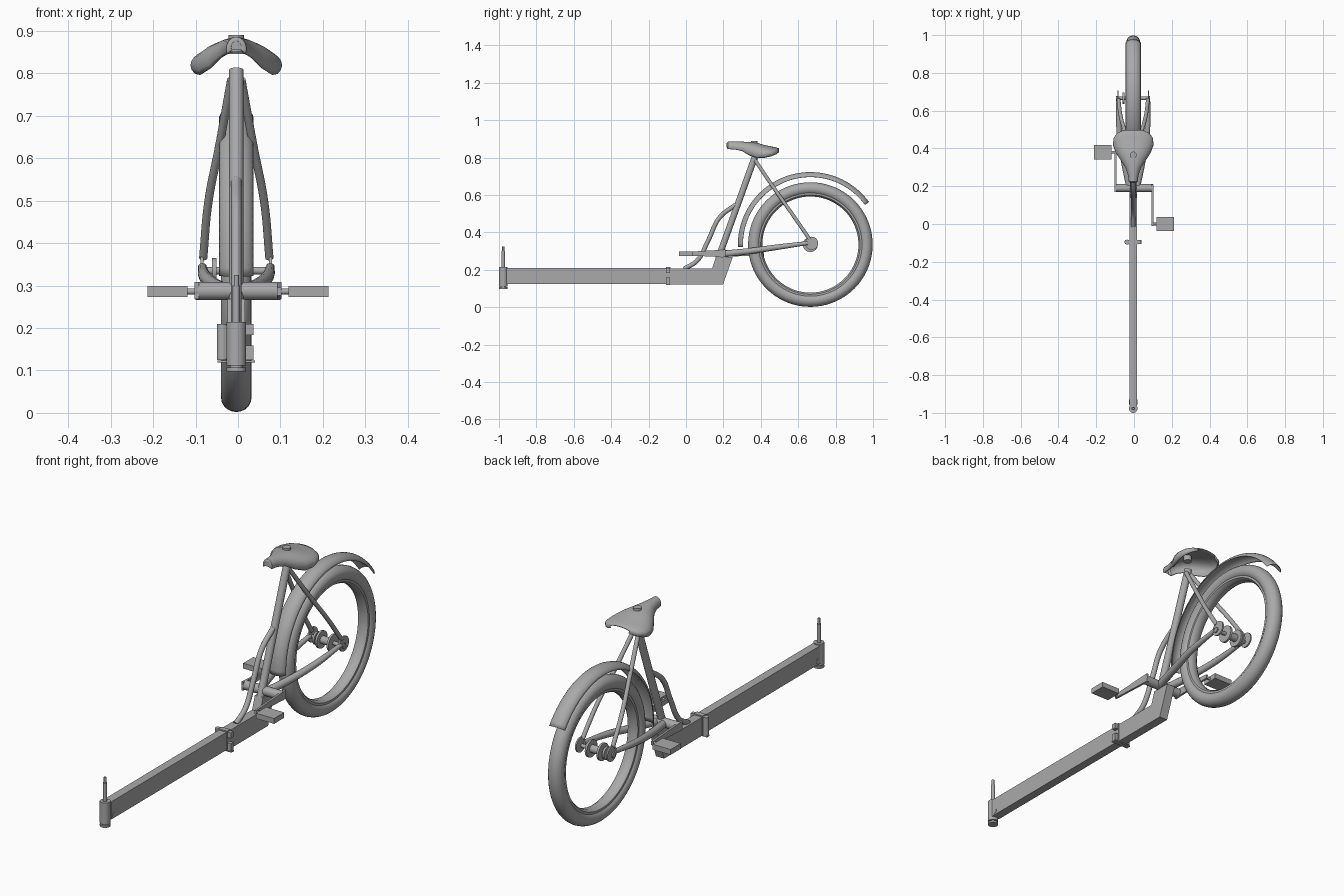
import bpy, bmesh, math
from mathutils import Vector

if "Cube" in bpy.data.objects:
    bpy.data.objects.remove(bpy.data.objects["Cube"])

CX = -0.004                      # frame centre line
AXLE = Vector((CX, 0.665, 0.335))
X, Z = Vector((1, 0, 0)), Vector((0, 0, 1))

grey = bpy.data.materials.new("plain grey")
grey.use_nodes = True
grey.diffuse_color = (0.4, 0.4, 0.4, 1)
grey.node_tree.nodes["Principled BSDF"].inputs["Base Color"].default_value = (0.4, 0.4, 0.4, 1)


def make(name, bm, smooth=True):
    bmesh.ops.recalc_face_normals(bm, faces=bm.faces)
    mesh = bpy.data.meshes.new(name)
    bm.to_mesh(mesh)
    bm.free()
    obj = bpy.data.objects.new(name, mesh)
    bpy.context.collection.objects.link(obj)
    mesh.materials.append(grey)
    if smooth:
        bpy.ops.object.select_all(action='DESELECT')
        obj.select_set(True)
        bpy.context.view_layer.objects.active = obj
        bpy.ops.object.shade_smooth_by_angle(angle=math.radians(40))
    return obj


def loft(name, rings, closed=True, loop=False, caps=True, smooth=True):
    """Skin a list of equal-length point rings."""
    bm = bmesh.new()
    rows = [[bm.verts.new(p) for p in r] for r in rings]
    n = len(rows[0])
    pairs = list(zip(rows, rows[1:])) + ([(rows[-1], rows[0])] if loop else [])
    for a, b in pairs:
        for i in range(n if closed else n - 1):
            j = (i + 1) % n
            bm.faces.new((a[i], a[j], b[j], b[i]))
    if caps and closed and not loop:
        bm.faces.new(rows[0])
        bm.faces.new(rows[-1])
    return make(name, bm, smooth)


def box(name, center, size):
    bm = bmesh.new()
    bmesh.ops.create_cube(bm, size=1)
    for v in bm.verts:
        v.co = Vector([c + s * k for c, s, k in zip(center, size, v.co)])
    return make(name, bm, False)


def rod(name, a, b, r, r2=None, sides=24):
    """Round bar from a to b."""
    a, b = Vector(a), Vector(b)
    d = (b - a).normalized()
    u = d.orthogonal().normalized()
    w = d.cross(u)
    ring = lambda c, q: [c + q * (math.cos(t) * u + math.sin(t) * w)
                         for t in [math.tau * i / sides for i in range(sides)]]
    return loft(name, [ring(a, r), ring(b, r if r2 is None else r2)])


def tube(name, pts, r, radii=None):
    """Bent tube through a few points, as a bevelled curve turned into a mesh."""
    cu = bpy.data.curves.new(name, 'CURVE')
    cu.dimensions = '3D'
    cu.bevel_depth, cu.bevel_resolution, cu.use_fill_caps = r, 4, True
    cu.resolution_u = 10
    sp = cu.splines.new('BEZIER')
    sp.bezier_points.add(len(pts) - 1)
    for i, (bp, p) in enumerate(zip(sp.bezier_points, pts)):
        bp.co = p
        bp.handle_left_type = bp.handle_right_type = 'AUTO'
        bp.radius = radii[i] if radii else 1
    tmp = bpy.data.objects.new(name + "_path", cu)
    bpy.context.collection.objects.link(tmp)
    bpy.context.view_layer.update()
    bm = bmesh.new()
    bm.from_mesh(tmp.evaluated_get(bpy.context.evaluated_depsgraph_get()).to_mesh())
    bpy.data.objects.remove(tmp)
    return make(name, bm)


def sweep(name, section, a0=0, a1=360, steps=72, closed=True):
    """Revolve an (x, radius) section about the wheel axle."""
    full = a1 - a0 == 360
    rings = []
    for i in range(steps if full else steps + 1):
        t = math.radians(a0 + (a1 - a0) * i / steps)
        rings.append([AXLE + Vector((x, r * math.cos(t), r * math.sin(t))) for x, r in section])
    return loft(name, rings, closed=closed, loop=full)


def solidify(obj, t):
    m = obj.modifiers.new("thickness", 'SOLIDIFY')
    m.thickness, m.offset = t, 0


# Rear wheel: tyre, rim, hub
circle = [math.tau * i / 20 for i in range(20)]
sweep("tyre", [(0.036 * math.cos(t), 0.299 + 0.034 * math.sin(t)) for t in circle])
sweep("rim", [(-0.026, 0.28), (-0.026, 0.266), (-0.014, 0.257),
              (0.014, 0.257), (0.026, 0.266), (0.026, 0.28)])
rod("hub_axle", AXLE - X * 0.085, AXLE + X * 0.085, 0.009)
rod("hub_shell", AXLE - X * 0.03, AXLE + X * 0.03, 0.018)
for n, x, r in (("right", -0.03, 0.04), ("left", 0.03, 0.04), ("sprocket", -0.052, 0.03)):
    rod("hub_flange_" + n, AXLE + X * (x - 0.005), AXLE + X * (x + 0.005), r)

# Mudguard: curved strip over the wheel
arc = [math.radians(-80 + 16 * i) for i in range(11)]
guard = sweep("mudguard", [(0.04 * math.sin(t), 0.356 + 0.03 * math.cos(t)) for t in arc],
              36, 182, 48, closed=False)
solidify(guard, 0.003)

# Main beam and its steering post
box("main_beam", (CX, -0.53, 0.167), (0.04, 0.86, 0.083))
rod("head_post", (CX, -0.977, 0.112), (CX, -0.977, 0.214), 0.023)
rod("post_foot", (CX, -0.977, 0.098), (CX, -0.977, 0.107), 0.023)
rod("post_core", (CX, -0.977, 0.1), (CX, -0.977, 0.12), 0.015)
rod("steering_pin", (CX, -0.977, 0.21), (CX, -0.977, 0.3), 0.009)
rod("pin_tip", (CX, -0.977, 0.3), (CX, -0.977, 0.325), 0.006)
rod("beam_rivet", (CX - 0.022, -0.942, 0.143), (CX + 0.022, -0.942, 0.143), 0.013)

# Folding hinge
box("hinge_plate", (CX, -0.096, 0.167), (0.046, 0.024, 0.094))
rod("hinge_barrel", (-0.037, -0.096, 0.125), (-0.037, -0.096, 0.21), 0.013)
box("hinge_leaf", (-0.028, -0.096, 0.167), (0.02, 0.02, 0.08))
for n, z, h in (("upper", 0.197, 0.026), ("lower", 0.142, 0.034)):
    box("hinge_clasp_" + n, (0.024, -0.096, z), (0.026, 0.02, h))
box("hinge_base", (CX, -0.096, 0.121), (0.088, 0.02, 0.005))

# Rear beam: bent box rising to the crank
profile = [(-0.085, 0.122), (0.198, 0.122), (0.25, 0.268), (0.16, 0.268), (0.14, 0.208), (-0.085, 0.208)]
loft("rear_beam", [[(CX + s * 0.021, y, z) for y, z in profile] for s in (-1, 1)], smooth=False)

# Seat tube and curved brace
rod("seat_tube", (CX, 0.172, 0.26), (CX, 0.37, 0.808), 0.017)
tube("curved_brace", [(CX, -0.01, 0.205), (CX, 0.06, 0.25), (CX, 0.12, 0.36),
                      (CX, 0.18, 0.48), (CX, 0.265, 0.548)], 0.012)

# Stays and dropouts on both sides, cranks and pedals opposite each other
for side, s in (("left", 1), ("right", -1)):
    px = lambda x: CX + s * x
    tube("chain_stay_" + side, [(px(0.02), 0.2, 0.285), (px(0.05), 0.34, 0.3),
                                (px(0.073), 0.48, 0.32), (px(0.08), 0.65, 0.343)],
         0.015, [1.2, 1.1, 1, 0.7])
    tube("seat_stay_" + side, [(px(0.012), 0.37, 0.785), (px(0.04), 0.475, 0.63),
                               (px(0.066), 0.57, 0.495), (px(0.078), 0.66, 0.365)], 0.01)
    rod("dropout_" + side, (px(0.077), 0.672, 0.342), (px(0.084), 0.672, 0.342), 0.035)
    rod("axle_nut_" + side, (px(0.084), 0.665, 0.335), (px(0.09), 0.665, 0.335), 0.013, sides=6)
    y = 0.19 - s * 0.19
    arm = [(0.19 + s * 0.02, 0.268), (0.19 + s * 0.02, 0.308), (y - s * 0.01, 0.295), (y - s * 0.01, 0.277)]
    loft("crank_arm_" + side, [[(s * x, *p) for p in arm] for x in (0.092, 0.102)], smooth=False)
    rod("pedal_spindle_" + side, (s * 0.095, y, 0.286), (s * 0.125, y, 0.286), 0.007)
    box("pedal_" + side, (s * 0.166, y, 0.286), (0.094, 0.075, 0.025))
rod("crank_axle", (-0.1, 0.19, 0.287), (0.1, 0.19, 0.287), 0.021)

# Saddle: thin shell lofted from nose to tail (y, half width, crown, edge)
stations = [(0.218, 0.012, 0.876, 0.855), (0.225, 0.022, 0.884, 0.846), (0.26, 0.026, 0.884, 0.844),
            (0.3, 0.04, 0.883, 0.836), (0.34, 0.066, 0.882, 0.812), (0.38, 0.092, 0.877, 0.797),
            (0.42, 0.106, 0.865, 0.8), (0.455, 0.102, 0.858, 0.808), (0.48, 0.084, 0.853, 0.818),
            (0.496, 0.05, 0.848, 0.83)]
fan = [math.radians(-115 + 230 * i / 20) for i in range(21)]
rings = []
for y, w, top, low in stations:
    h = (top - low) / (1 - math.cos(fan[0]))
    rings.append([(CX + w * math.sin(t), y, top - h * (1 - math.cos(t))) for t in fan])
solidify(loft("saddle", rings, closed=False), 0.004)
bm = bmesh.new()
bm.faces.new([bm.verts.new(p) for p in rings[0]])
make("saddle_nose", bm, False)
rod("saddle_bolt", (CX, 0.365, 0.85), (CX, 0.365, 0.89), 0.018)
